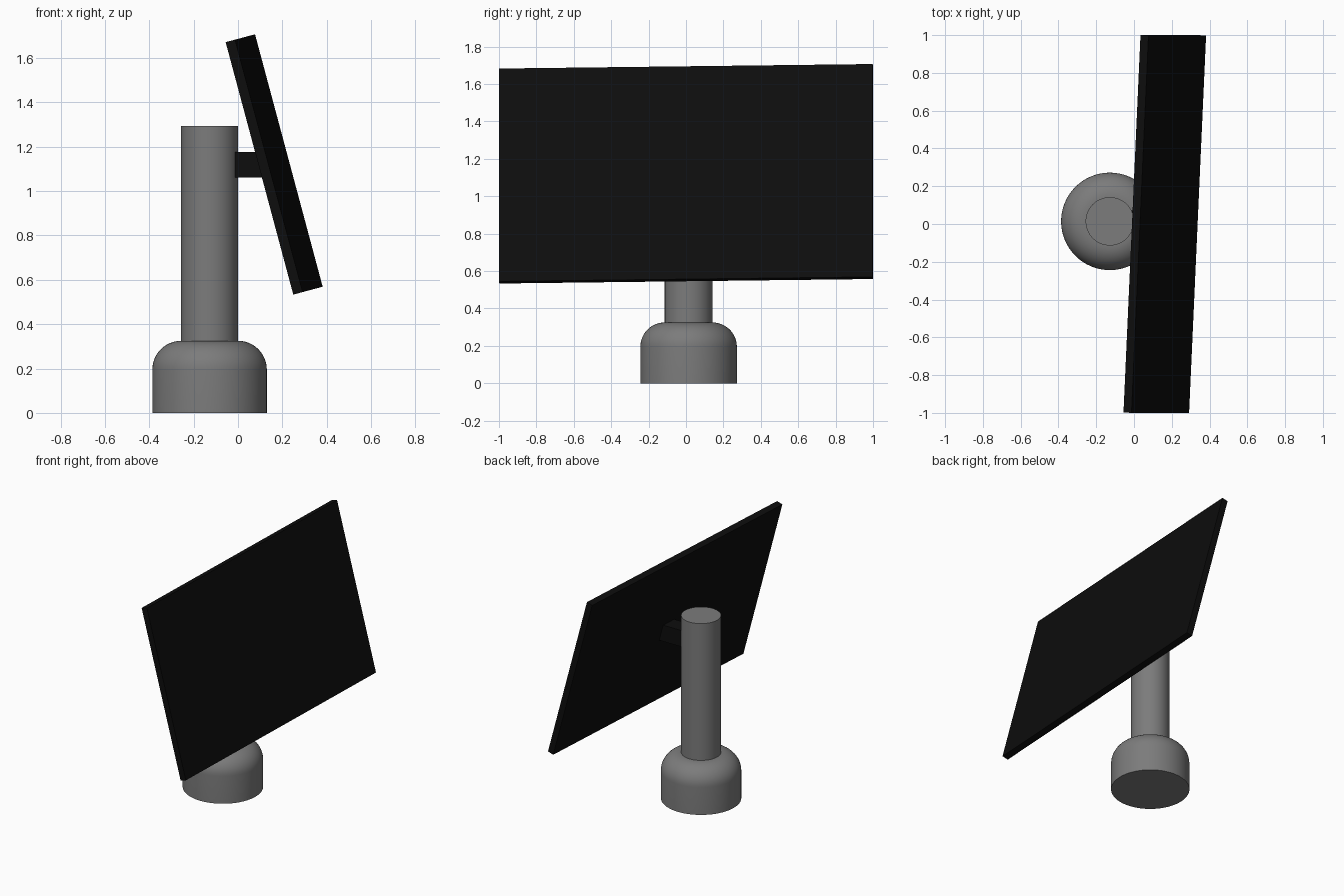
import bpy, bmesh, math
from mathutils import Matrix, Vector

if "Cube" in bpy.data.objects:
    bpy.data.objects.remove(bpy.data.objects["Cube"])


def material(name, value):
    m = bpy.data.materials.new(name)
    m.diffuse_color = (value, value, value, 1)
    m.use_nodes = True
    m.node_tree.nodes["Principled BSDF"].inputs["Base Color"].default_value = m.diffuse_color
    return m


grey = material("mid grey", 0.2)
black = material("near black", 0.004)
CX, CY = -0.128, 0.014  # stand axis


def lathe(name, profile, mat, steps=64):
    """Closed solid turned round the stand axis from (radius, z) points."""
    bm = bmesh.new()
    rings = []
    for r, z in profile:
        rings.append([bm.verts.new((CX + r * math.cos(a), CY + r * math.sin(a), z))
                      for a in (2 * math.pi * i / steps for i in range(steps))])
    for low, high in zip(rings, rings[1:]):
        for i in range(steps):
            j = (i + 1) % steps
            bm.faces.new((low[i], low[j], high[j], high[i]))
    bm.faces.new(rings[0][::-1])
    bm.faces.new(rings[-1])
    finish(name, bm, mat)


def box(name, size, matrix, mat):
    bm = bmesh.new()
    bmesh.ops.create_cube(bm, size=1)
    bmesh.ops.scale(bm, vec=Vector(size), verts=bm.verts)
    bm.transform(matrix)
    finish(name, bm, mat)


def finish(name, bm, mat):
    me = bpy.data.meshes.new(name)
    bm.to_mesh(me)
    bm.free()
    me.materials.append(mat)
    ob = bpy.data.objects.new(name, me)
    bpy.context.collection.objects.link(ob)
    bpy.ops.object.select_all(action='DESELECT')
    bpy.context.view_layer.objects.active = ob
    ob.select_set(True)
    bpy.ops.object.shade_smooth_by_angle(angle=math.radians(30))


# Round base with a rolled shoulder
shoulder = [(0.128 + 0.13 * math.cos(a), 0.195 + 0.13 * math.sin(a))
            for a in (math.pi / 2 * i / 12 for i in range(13))]
lathe("base", [(0.258, 0)] + shoulder, grey)

# Upright pole
lathe("pole", [(0.128, 0.3), (0.128, 1.293)], grey)

# Square arm from pole to panel
box("arm", (0.18, 0.115, 0.115), Matrix.Translation((0.07, CY, 1.118)), black)

# Thin panel, leaning back and slightly turned
turn = Matrix.Rotation(math.radians(-15), 4, 'Y') @ Matrix.Rotation(math.radians(-2.67), 4, 'Z')
box("panel", (0.044, 2.0, 1.178), Matrix.Translation((0.163, 0, 1.12)) @ turn, black)
